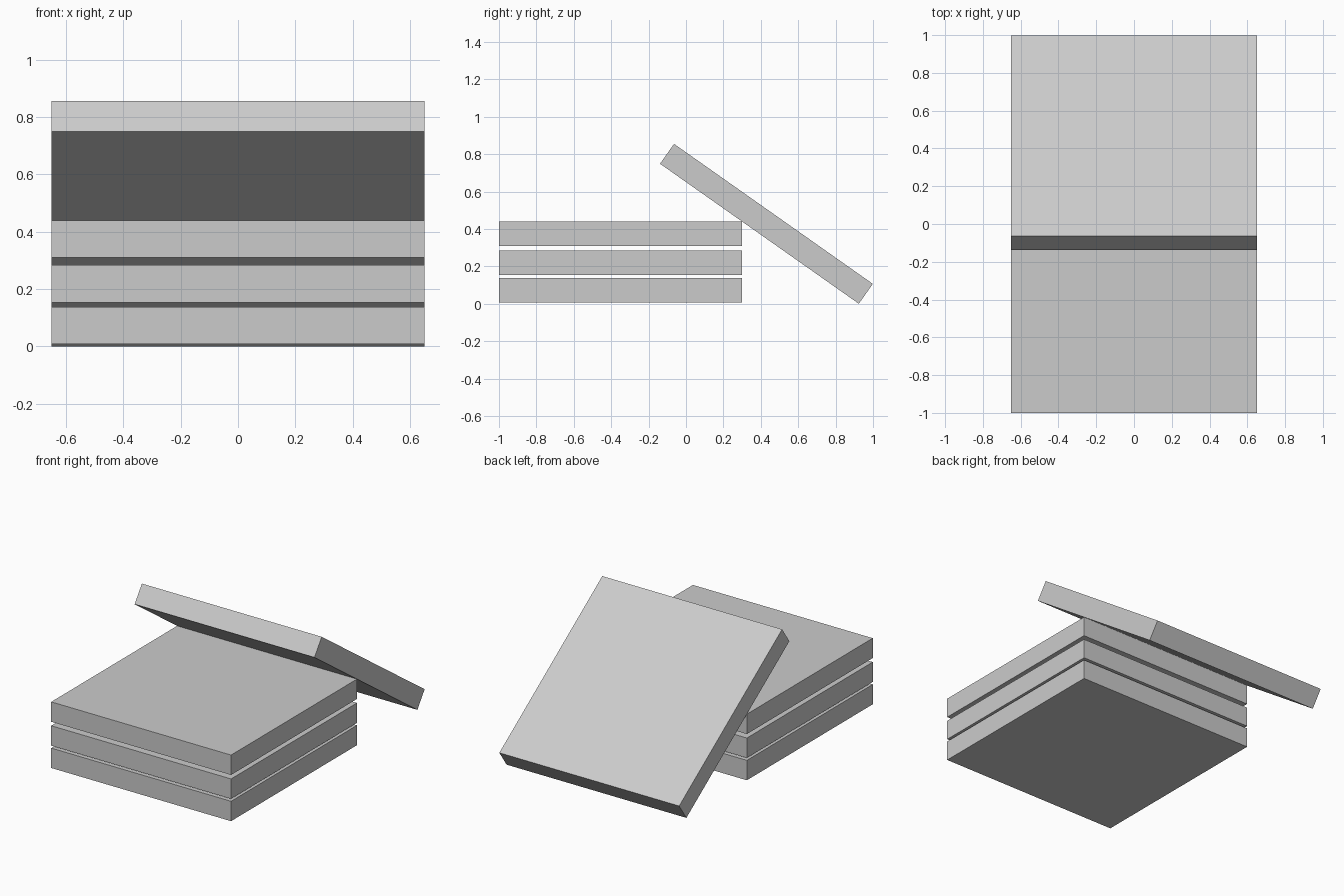
import bpy
from math import atan2
from mathutils import Matrix

if "Cube" in bpy.data.objects:
    bpy.data.objects.remove(bpy.data.objects["Cube"], do_unlink=True)

grey = bpy.data.materials.new("light_grey")
grey.use_nodes = True
colour = (0.6, 0.6, 0.6, 1)
grey.diffuse_color = colour
grey.node_tree.nodes["Principled BSDF"].inputs["Base Color"].default_value = colour

SIDE, THICK = 1.3, 0.13


def slab(name, y, z, tilt=0.0):
    """Square slab centred at (0, y, z), tilted about the x axis."""
    bpy.ops.mesh.primitive_cube_add(size=1, location=(0, y, z), rotation=(tilt, 0, 0))
    ob = bpy.context.object
    ob.name = name
    ob.data.transform(Matrix.Diagonal((SIDE, SIDE, THICK, 1)))
    ob.data.materials.append(grey)


# Stack of three flat slabs with narrow gaps
for name, z in (("bottom_slab", 0.073), ("middle_slab", 0.219), ("top_slab", 0.375)):
    slab(name, -0.35, z)

# Fourth slab leaning on the back edge of the stack
slab("leaning_slab", 0.43, 0.428, -atan2(0.75, 1.065))
